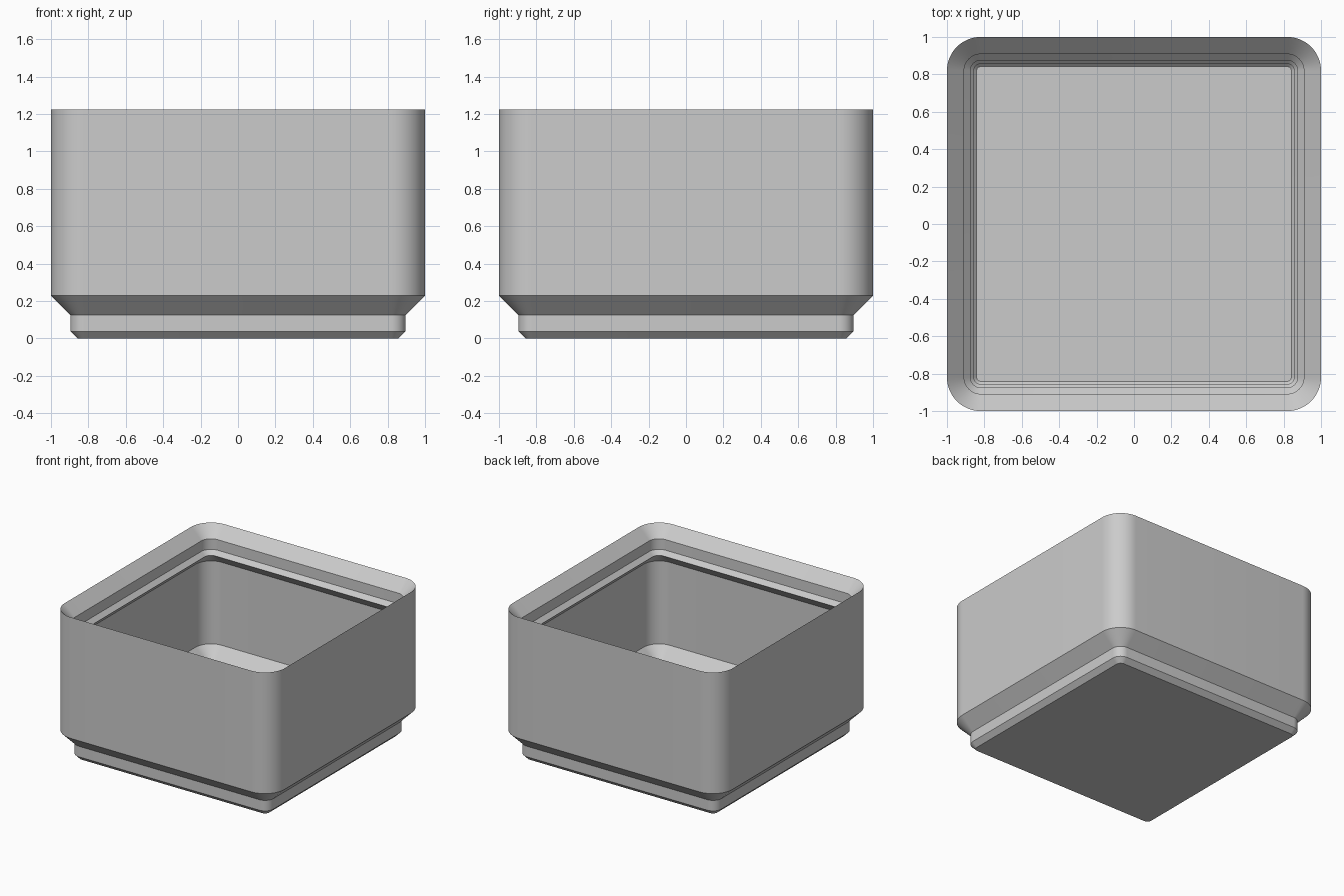
import bpy, bmesh, math

if "Cube" in bpy.data.objects:
    bpy.data.objects.remove(bpy.data.objects["Cube"])

CORNER = 0.819      # all rounded corners share these centres (+/-x, +/-y)
SEGMENTS = 16       # steps per rounded corner
T = 0.04            # wall thickness
TOP = 1.224

# Cross-section as (half width, height), from outer bottom, over the rim, to the inner floor
diag = T * math.sqrt(2)
wall, neck, floor = 1 - T, 0.896 - T, T
profile = [
    # stepped foot and outer wall
    (0.858, 0), (0.896, 0.0385), (0.896, 0.125), (1, 0.229), (1, TOP),
    # stacking lip, with sloped underside back to the wall
    (0.9085, TOP - 0.0915), (0.9085, TOP - 0.178), (0.875, TOP - 0.212),
    (wall, TOP - 0.212 - (wall - 0.875)),
    # hollow that follows the foot
    (wall, wall - 0.771 + diag), (neck, neck - 0.771 + diag),
    (neck, neck - 0.858 + diag), (0.858 - diag + floor, floor),
]


def rounded_square(bm, half, z):
    r = half - CORNER
    ring = []
    for c, (sx, sy) in enumerate([(1, 1), (-1, 1), (-1, -1), (1, -1)]):
        for i in range(SEGMENTS + 1):
            a = math.pi / 2 * (c + i / SEGMENTS)
            ring.append(bm.verts.new((sx * CORNER + r * math.cos(a),
                                      sy * CORNER + r * math.sin(a), z)))
    return ring


# Loft the rings, then close the underside and the floor
bm = bmesh.new()
rings = [rounded_square(bm, h, z) for h, z in profile]
n = len(rings[0])
for lower, upper in zip(rings, rings[1:]):
    for i in range(n):
        j = (i + 1) % n
        bm.faces.new((lower[i], lower[j], upper[j], upper[i]))
bm.faces.new(rings[0][::-1])
bm.faces.new(rings[-1])
bmesh.ops.recalc_face_normals(bm, faces=bm.faces)

mesh = bpy.data.meshes.new("storage_bin")
bm.to_mesh(mesh)
bm.free()
storage_bin = bpy.data.objects.new("storage_bin", mesh)
bpy.context.collection.objects.link(storage_bin)

# Smooth corners, crisp steps
bpy.context.view_layer.objects.active = storage_bin
storage_bin.select_set(True)
bpy.ops.object.shade_smooth_by_angle(angle=math.radians(30))
